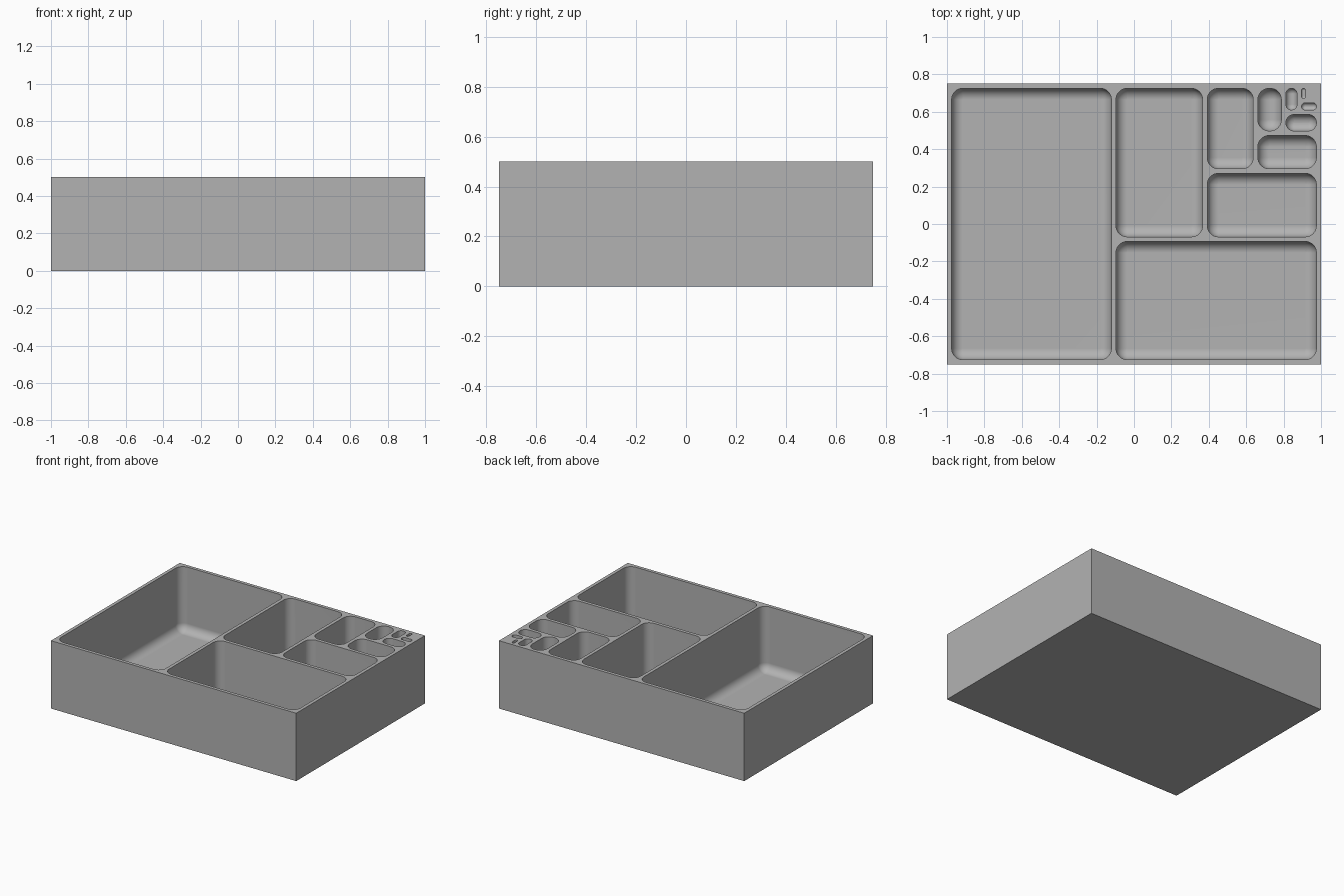
import bpy, bmesh
from math import sin, cos, pi

cube = bpy.data.objects.get("Cube")
if cube:
    bpy.data.objects.remove(cube, do_unlink=True)

WIDTH, DEPTH, HEIGHT = 2.0, 1.5, 0.5
WALL = 0.025       # wall, divider and floor thickness
FILLET = 0.06      # pocket corner and floor radius
SPLIT = 0.445      # share of the remaining space each pocket takes
SEGMENTS = 8

grey = bpy.data.materials.new("plain grey")
grey.use_nodes = True
colour = (0.45, 0.45, 0.45, 1)
grey.diffuse_color = colour
grey.node_tree.nodes["Principled BSDF"].inputs["Base Color"].default_value = colour


def make_object(name, bm):
    bmesh.ops.recalc_face_normals(bm, faces=bm.faces)
    mesh = bpy.data.meshes.new(name)
    bm.to_mesh(mesh)
    bm.free()
    mesh.materials.append(grey)
    obj = bpy.data.objects.new(name, mesh)
    bpy.context.collection.objects.link(obj)
    return obj


def rounded_ring(bm, centres, radius, z):
    """Loop of vertices around four corner centres."""
    return [bm.verts.new((cx + radius * cos(a), cy + radius * sin(a), z))
            for i, (cx, cy) in enumerate(centres)
            for a in ((i + s / SEGMENTS) * pi / 2 for s in range(SEGMENTS + 1))]


def add_pocket(bm, x0, y0, x1, y1):
    """Rounded pocket volume with a filleted floor."""
    r = min(FILLET, 0.49 * min(x1 - x0, y1 - y0))
    centres = [(x1 - r, y1 - r), (x0 + r, y1 - r), (x0 + r, y0 + r), (x1 - r, y0 + r)]
    rings = [rounded_ring(bm, centres, r, HEIGHT + 0.1)]
    for s in range(SEGMENTS):
        a = s / SEGMENTS * pi / 2
        rings.append(rounded_ring(bm, centres, r * cos(a), WALL + r - r * sin(a)))
    for upper, lower in zip(rings, rings[1:]):
        for i in range(len(upper)):
            j = (i + 1) % len(upper)
            bm.faces.new((upper[i], upper[j], lower[j], lower[i]))
    bm.faces.new(rings[0])
    # Last strip closes on the four corner points of the flat floor
    floor = [bm.verts.new((cx, cy, WALL)) for cx, cy in centres]
    bm.faces.new(floor)
    last, n = rings[-1], SEGMENTS + 1
    for i in range(4):
        for s in range(SEGMENTS):
            bm.faces.new((last[i * n + s], last[i * n + s + 1], floor[i]))
        k = (i + 1) % 4
        bm.faces.new((last[i * n + n - 1], last[k * n], floor[k], floor[i]))


# Outer block
bm = bmesh.new()
bmesh.ops.create_cube(bm, size=1)
for v in bm.verts:
    v.co = (v.co.x * WIDTH, v.co.y * DEPTH, (v.co.z + 0.5) * HEIGHT)
tray = make_object("divided_tray", bm)

# Pockets: split the remaining space alternately across and along
bm = bmesh.new()
x, y = -WIDTH / 2 + WALL, -DEPTH / 2 + WALL
right, back = WIDTH / 2 - WALL, DEPTH / 2 - WALL
for i in range(11):
    if i % 2 == 0:
        step = (right - x + WALL) * SPLIT
        add_pocket(bm, x, y, x + step - WALL, back)
        x += step
    else:
        step = (back - y + WALL) * SPLIT
        add_pocket(bm, x, y, right, y + step - WALL)
        y += step
cutter = make_object("pocket_cutter", bm)
cutter.hide_render = True

# Cut the pockets and discard the cutter
cut = tray.modifiers.new("pockets", 'BOOLEAN')
cut.operation = 'DIFFERENCE'
cut.solver = 'EXACT'
cut.object = cutter
bpy.ops.object.select_all(action='DESELECT')
bpy.context.view_layer.objects.active = tray
tray.select_set(True)
bpy.ops.object.modifier_apply(modifier=cut.name)
bpy.data.objects.remove(cutter, do_unlink=True)

# Smooth fillets, crisp rims and outer edges
bpy.ops.object.shade_smooth_by_angle()
weighted = tray.modifiers.new("flat_walls", 'WEIGHTED_NORMAL')
weighted.keep_sharp = True
